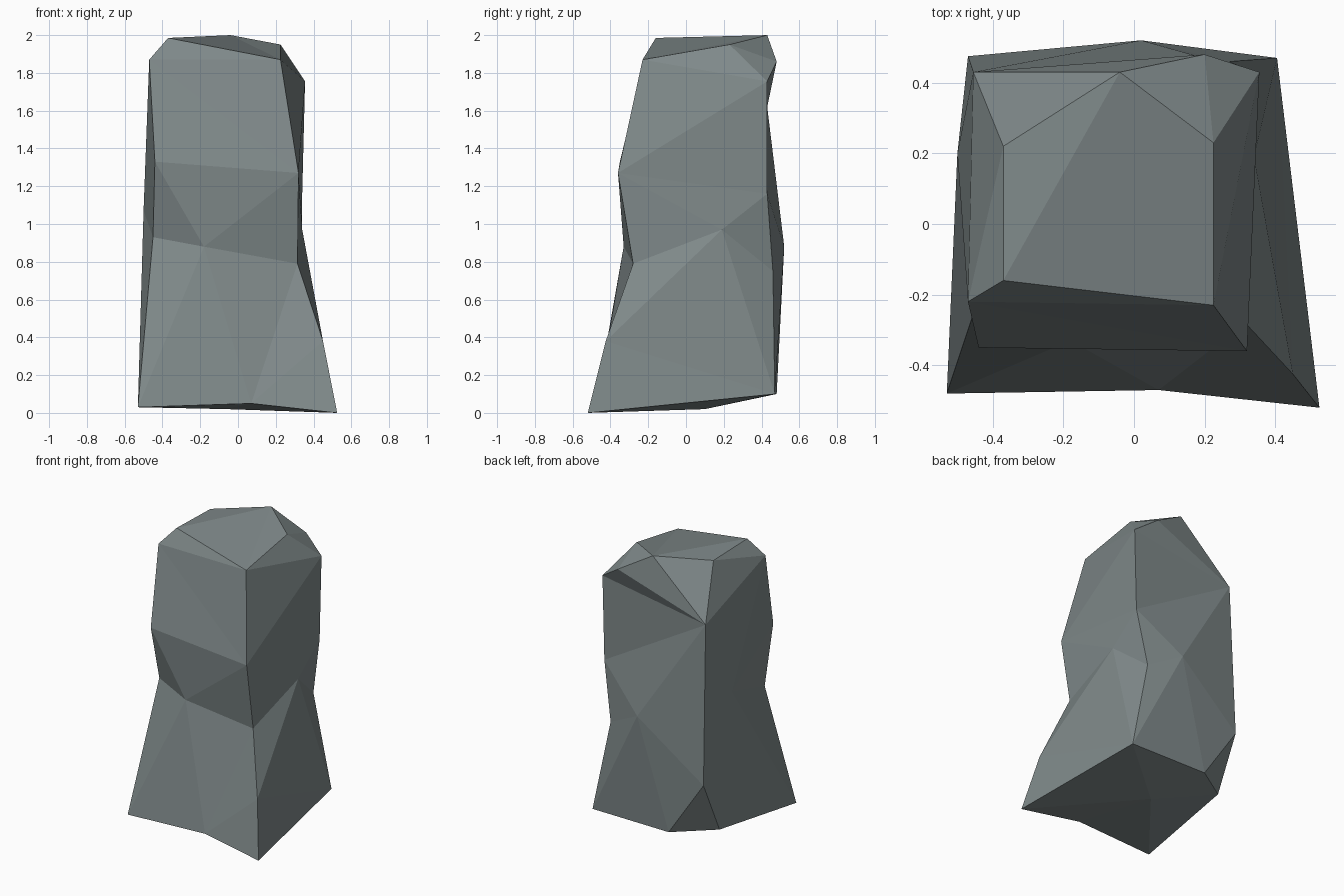
import bpy, bmesh

if "Cube" in bpy.data.objects:
    bpy.data.objects.remove(bpy.data.objects["Cube"])

# Faceted stone pillar: four leaning corner edges, a chipped cap, a hub point on each side
POINTS = {
    # front left edge, top to bottom
    "T": (-.47, -.22, 1.87), "V": (-.44, -.35, 1.33), "W": (-.45, -.24, .93), "A": (-.53, -.48, .03),
    # front right edge
    "S": (.225, -.23, 1.87), "U": (.32, -.36, 1.27), "Y": (.315, -.28, .79),
    "Z": (.45, -.425, .38), "B": (.525, -.52, 0),
    # back right edge
    "M": (.355, .43, 1.755), "L": (.34, .43, 1.16), "K": (.27, .46, .75), "D": (.405, .47, .1),
    # back left edge
    "I": (-.455, .43, 1.62), "H": (-.47, .475, .5), "E": (-.47, .295, .12), "F": (-.2, .48, .1),
    # cap
    "O": (-.04, .43, 2), "P": (-.37, .22, 1.975), "Q": (-.37, -.16, 1.985),
    "R": (.225, .23, 1.95), "N": (.2, .48, 1.86),
    # hubs: front, front foot, right, back, left, underside
    "X": (-.18, -.33, .88), "C": (.07, -.47, .05), "a": (.34, .19, .97),
    "J": (.02, .52, .88), "b": (-.5, .2, 1.07), "G": (-.06, .1, .02),
}

# Each fan: hub point followed by the rim it spreads to
FANS = [
    "TVUS", "XUVWACYU", "CYZB",            # front
    "aLUYZDKL", "ZBD", "MSUL",             # right
    "OIPQSRNI", "SRM", "MRN", "INM",       # cap
    "QTS", "TIPQ",                         # cap shoulders
    "JILKDFHI", "HFE", "IML",              # back
    "bITVWAEHI", "GACBDFEA",               # left, underside
]


def build_pillar():
    bm = bmesh.new()
    v = {name: bm.verts.new(co) for name, co in POINTS.items()}
    for fan in FANS:
        hub, rim = fan[0], fan[1:]
        for p, q in zip(rim, rim[1:]):
            bm.faces.new((v[hub], v[p], v[q]))
    bmesh.ops.recalc_face_normals(bm, faces=bm.faces)
    mesh = bpy.data.meshes.new("stone_pillar")
    bm.to_mesh(mesh)
    bm.free()
    return mesh


stone = bpy.data.materials.new("slate grey stone")
stone.diffuse_color = (.212, .25, .252, 1)
stone.use_nodes = True
stone.node_tree.nodes["Principled BSDF"].inputs["Base Color"].default_value = stone.diffuse_color
mesh = build_pillar()
mesh.materials.append(stone)
bpy.context.collection.objects.link(bpy.data.objects.new("stone_pillar", mesh))
